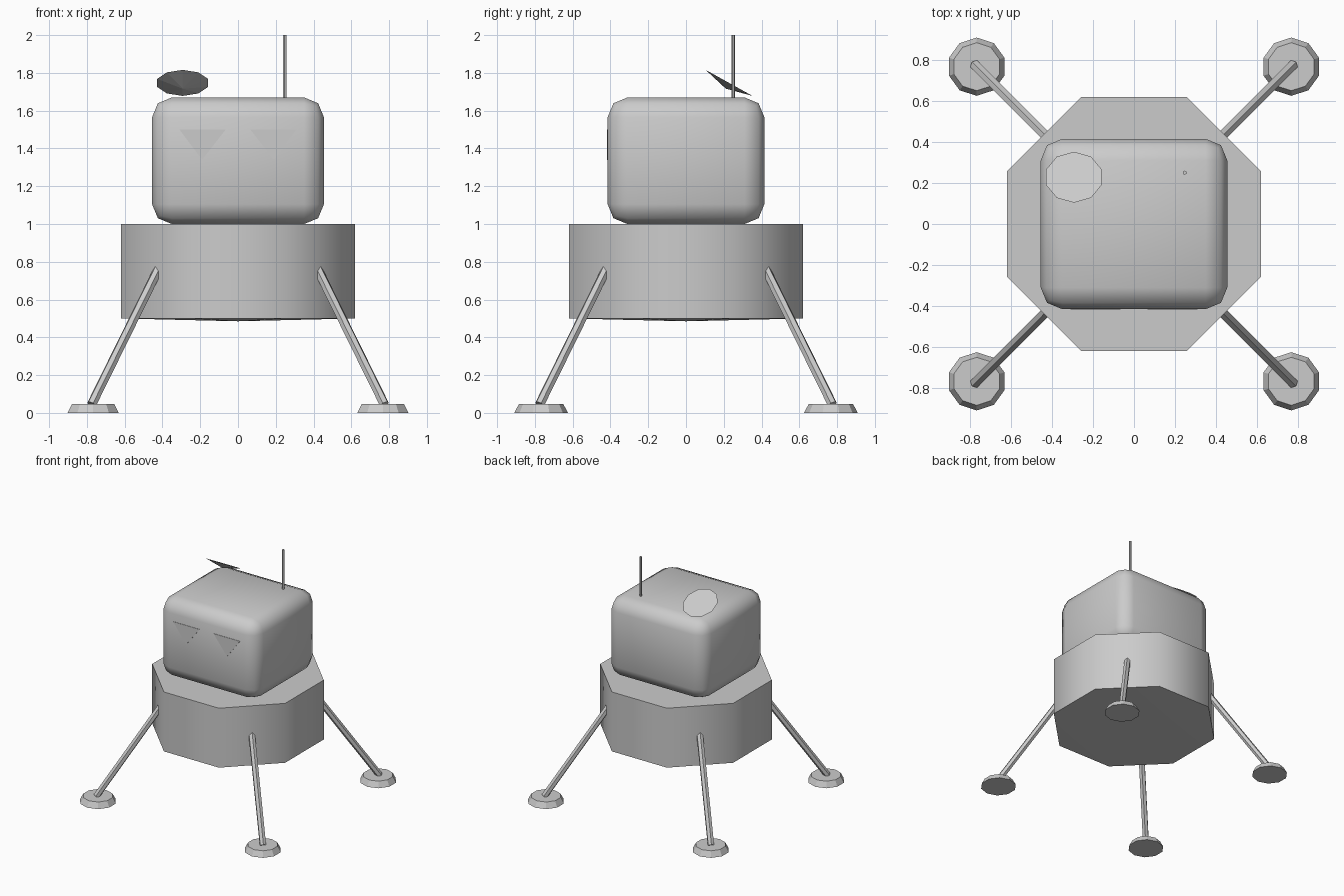
import bpy, bmesh, math
from mathutils import Vector, Matrix

cube = bpy.data.objects.get("Cube")
if cube:
    bpy.data.objects.remove(cube, do_unlink=True)

grey = bpy.data.materials.new("plain grey")
grey.use_nodes = True
colour = (0.6, 0.6, 0.6, 1)
grey.diffuse_color = colour
grey.node_tree.nodes["Principled BSDF"].inputs["Base Color"].default_value = colour


def finish(name, bm, smooth_angle=None):
    """Turn a bmesh into a named grey object."""
    bmesh.ops.recalc_face_normals(bm, faces=bm.faces)
    mesh = bpy.data.meshes.new(name)
    bm.to_mesh(mesh)
    bm.free()
    mesh.materials.append(grey)
    obj = bpy.data.objects.new(name, mesh)
    bpy.context.collection.objects.link(obj)
    if smooth_angle:
        bpy.ops.object.select_all(action='DESELECT')
        obj.select_set(True)
        bpy.context.view_layer.objects.active = obj
        bpy.ops.object.shade_smooth_by_angle(angle=math.radians(smooth_angle))
    return obj


def cone(sides, r_start, r_end, start, end, spin=0):
    """Cone or cylinder running between two points."""
    bm = bmesh.new()
    start, end = Vector(start), Vector(end)
    axis = end - start
    turn = axis.to_track_quat('Z', 'Y').to_matrix().to_4x4()
    place = (Matrix.Translation((start + end) / 2) @ turn
             @ Matrix.Rotation(math.radians(spin), 4, 'Z'))
    bmesh.ops.create_cone(bm, cap_ends=True, segments=sides, radius1=r_start,
                          radius2=r_end, depth=axis.length, matrix=place)
    return bm


# Octagonal descent stage with a very shallow pointed underside
bm = cone(8, 0.67, 0.67, (0, 0, 0.5), (0, 0, 1), 22.5)
bm.faces.ensure_lookup_table()
underside = min(bm.faces, key=lambda f: f.calc_center_median().z)
hub = bmesh.ops.poke(bm, faces=[underside])["verts"][0]
hub.co.z = 0.485
finish("descent_stage", bm, 50)

# Rounded cabin
bm = bmesh.new()
bmesh.ops.create_cube(bm, size=1)
bmesh.ops.scale(bm, vec=(0.91, 0.83, 0.67), verts=bm.verts)
bmesh.ops.translate(bm, vec=(0, 0, 1.335), verts=bm.verts)
bmesh.ops.bevel(bm, geom=bm.edges[:], offset=0.105, segments=2,
                profile=0.5, affect='EDGES')
finish("cabin", bm, 60)

# Triangular windows, thin plates on the front
for side, label in ((1, "left"), (-1, "right")):
    bm = bmesh.new()
    corners = [(0.065, 1.5), (0.31, 1.5), (0.19, 1.34)]
    face = bm.faces.new([bm.verts.new((side * x, -0.418, z)) for x, z in corners])
    back = bmesh.ops.extrude_face_region(bm, geom=[face])["geom"]
    bmesh.ops.translate(bm, vec=(0, 0.008, 0),
                        verts=[g for g in back if isinstance(g, bmesh.types.BMVert)])
    finish(label + "_window", bm)

# Four splayed legs with round foot pads
for sx, x_label in ((1, "left"), (-1, "right")):
    for sy, y_label in ((-1, "front"), (1, "back")):
        label = y_label + "_" + x_label
        finish(label + "_leg", cone(6, 0.026, 0.026, (sx * 0.42, sy * 0.42, 0.765),
                                    (sx * 0.775, sy * 0.775, 0.045)))
        finish(label + "_pad", cone(10, 0.142, 0.117, (sx * 0.767, sy * 0.767, 0),
                                    (sx * 0.767, sy * 0.767, 0.048)))

# Tilted dish and straight aerial on the roof
rim = Vector((-0.293, 0.228, 1.747))
facing = Vector((0, math.sin(math.radians(29)), math.cos(math.radians(29))))
finish("dish", cone(10, 0, 0.142, rim - facing * 0.035, rim))
finish("aerial", cone(6, 0.01, 0.01, (0.247, 0.25, 1.6), (0.247, 0.25, 2)))
